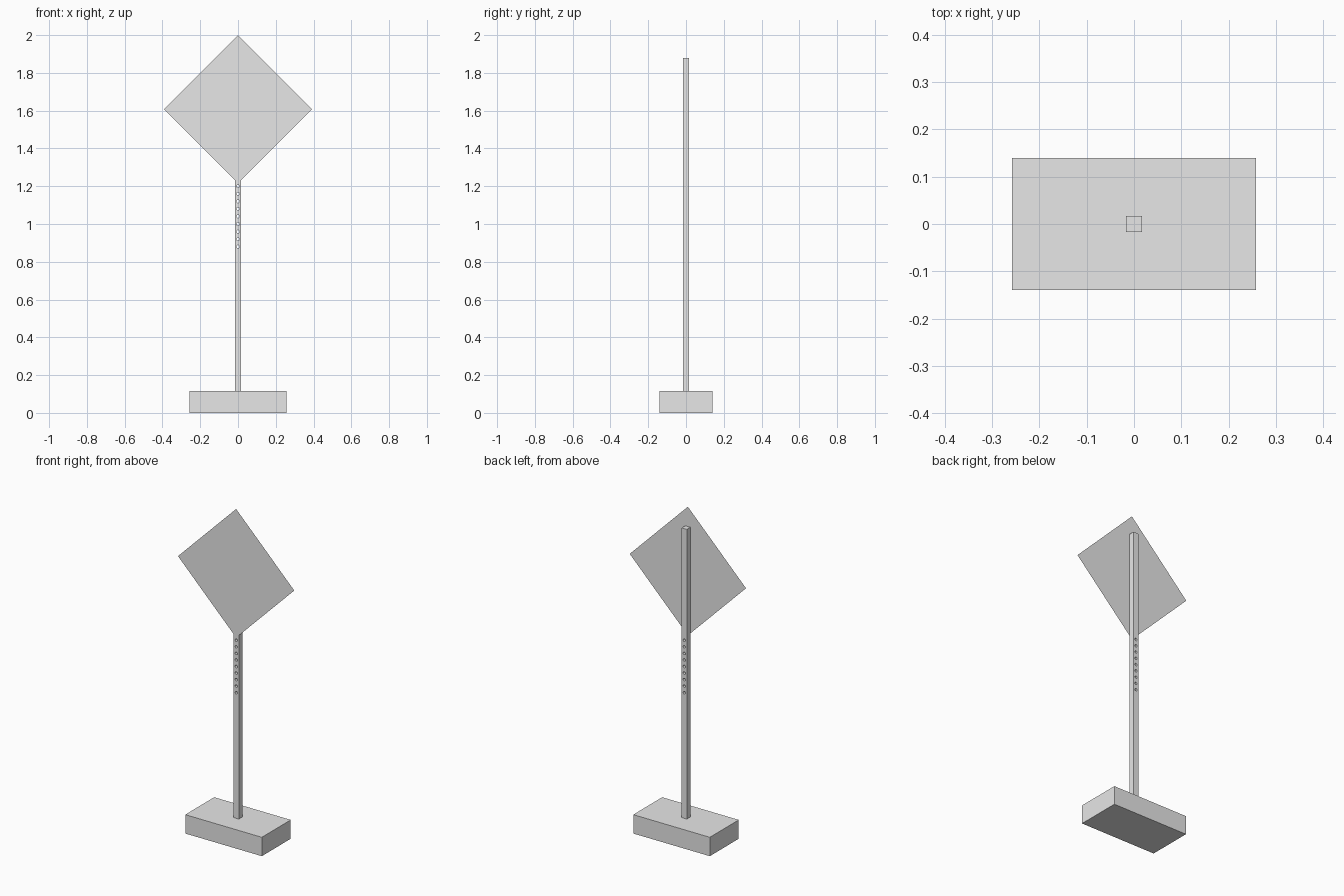
import bpy
import math

default_cube = bpy.data.objects.get("Cube")
if default_cube:
    bpy.data.objects.remove(default_cube, do_unlink=True)

grey = bpy.data.materials.new("plain_grey")
grey.use_nodes = True
grey.diffuse_color = (0.8, 0.8, 0.8, 1)
grey.node_tree.nodes["Principled BSDF"].inputs["Base Color"].default_value = (0.8, 0.8, 0.8, 1)


def box(name, width, depth, bottom, top):
    bpy.ops.mesh.primitive_cube_add(size=1, location=(0, 0, (bottom + top) / 2))
    obj = bpy.context.object
    obj.name = name
    obj.scale = (width, depth, top - bottom)
    bpy.ops.object.transform_apply(location=False, rotation=False, scale=True)
    obj.data.materials.append(grey)
    return obj


# Heavy base block and square post
BASE_TOP = 0.115
POST = 0.034
box("base", 0.516, 0.278, 0, BASE_TOP)
post = box("post", POST, POST, BASE_TOP, 1.88)

# Row of bolt holes drilled front to back through the post
bpy.ops.mesh.primitive_cylinder_add(vertices=16, radius=0.008, depth=0.1,
                                    location=(0, 0, 0.88),
                                    rotation=(math.pi / 2, 0, 0))
drill = bpy.context.object
drill.name = "hole_cutter"
bpy.ops.object.transform_apply(location=False, rotation=True, scale=False)
drill.data.materials.append(grey)
row = drill.modifiers.new("row", "ARRAY")
row.count = 9
row.use_relative_offset = False
row.use_constant_offset = True
row.constant_offset_displace = (0, 0, 0.04)
drill.hide_render = True
drill.hide_viewport = False
drill.display_type = "WIRE"

holes = post.modifiers.new("holes", "BOOLEAN")
holes.operation = "DIFFERENCE"
holes.solver = "EXACT"
holes.object = drill
bpy.context.view_layer.objects.active = post
bpy.ops.object.modifier_apply(modifier=holes.name)
bpy.data.objects.remove(drill, do_unlink=True)

# Thin diamond sign panel on the front of the post
HALF_DIAGONAL = 0.392
bpy.ops.mesh.primitive_plane_add(size=HALF_DIAGONAL * math.sqrt(2),
                                 location=(0, -POST / 2 - 0.001, 2 - HALF_DIAGONAL),
                                 rotation=(math.pi / 2, math.pi / 4, 0))
sign = bpy.context.object
sign.name = "sign_panel"
# Turn the panel upright, then stand it on one corner
sign.rotation_euler = (math.pi / 2, 0, 0)
bpy.ops.object.transform_apply(location=False, rotation=True, scale=False)
sign.rotation_euler = (0, math.pi / 4, 0)
bpy.ops.object.transform_apply(location=False, rotation=True, scale=False)
sign.data.materials.append(grey)
